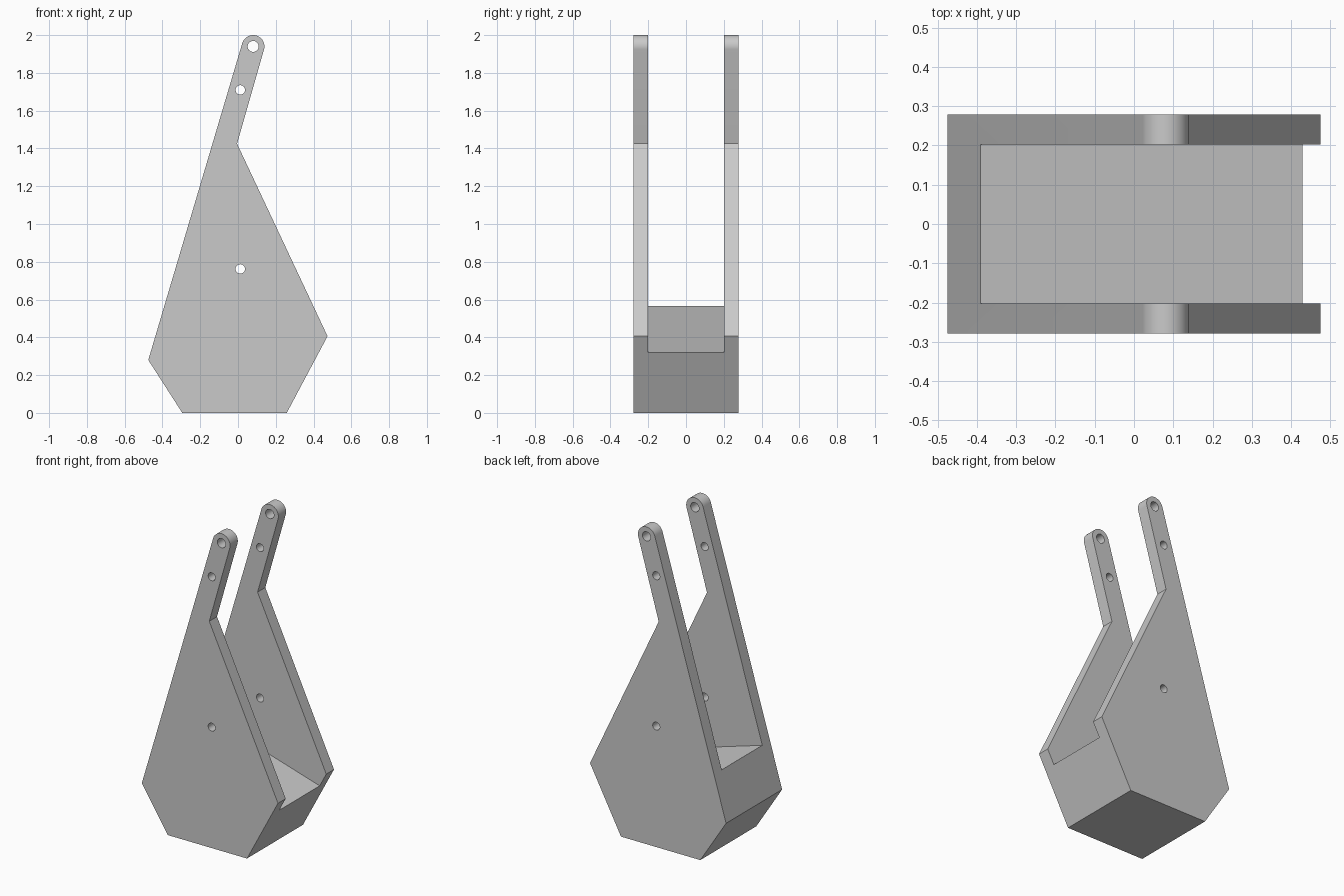
import bpy, bmesh, math
from mathutils import Vector

cube = bpy.data.objects.get("Cube")
if cube:
    bpy.data.objects.remove(cube, do_unlink=True)

grey = bpy.data.materials.new("plain_grey")
grey.use_nodes = True
colour = (0.59, 0.59, 0.59, 1)
grey.diffuse_color = colour
grey.node_tree.nodes["Principled BSDF"].inputs["Base Color"].default_value = colour


def prism(name, outline, half_depth):
    """Extrude an x-z outline symmetrically along y."""
    bm = bmesh.new()
    face = bm.faces.new([bm.verts.new((x, -half_depth, z)) for x, z in outline])
    grown = bmesh.ops.extrude_face_region(bm, geom=[face])["geom"]
    moved = [v for v in grown if isinstance(v, bmesh.types.BMVert)]
    bmesh.ops.translate(bm, verts=moved, vec=(0, 2 * half_depth, 0))
    bmesh.ops.recalc_face_normals(bm, faces=bm.faces)
    mesh = bpy.data.meshes.new(name)
    bm.to_mesh(mesh)
    bm.free()
    mesh.materials.append(grey)
    obj = bpy.data.objects.new(name, mesh)
    bpy.context.collection.objects.link(obj)
    return obj


def arc(centre, radius, start, end, steps):
    angles = [start + (end - start) * i / steps for i in range(steps + 1)]
    return [(centre[0] + radius * math.cos(a), centre[1] + radius * math.sin(a))
            for a in angles]


def cut(target, cutter):
    cutter.hide_render = True
    mod = target.modifiers.new("cut", "BOOLEAN")
    mod.object = cutter
    mod.operation = "DIFFERENCE"
    mod.solver = "EXACT"
    bpy.ops.object.select_all(action="DESELECT")
    bpy.context.view_layer.objects.active = target
    target.select_set(True)
    bpy.ops.object.modifier_apply(modifier=mod.name)
    bpy.data.objects.remove(cutter, do_unlink=True)


# Side outline with a rounded arm tip tangent to the long sloping edge
tip, tip_radius = (0.08, 1.94), 0.06
low_corner = (-0.475, 0.28)
slope = (Vector(tip) - Vector(low_corner)).normalized()
lean = math.atan2(slope.y, slope.x) + math.asin(
    tip_radius / (Vector(tip) - Vector(low_corner)).length)
outline = [low_corner, (-0.295, 0), (0.258, 0), (0.474, 0.406), (-0.005, 1.425)]
outline += arc(tip, tip_radius, lean - math.pi / 2, lean + math.pi / 2, 24)
body = prism("forked_bracket", outline, 0.279)

# Slot between the two arms, with a sloping floor
floor_pitch = (0.32 - 0.565) / (0.428 + 0.39)
slot = [(-1, 0.565 - floor_pitch * 0.61), (1, 0.32 + floor_pitch * 0.572), (1, 3), (-1, 3)]
cut(body, prism("slot_cutter", slot, 0.202))

# Pin holes through both arms
for centre, radius in ((tip, 0.029), ((0.012, 1.71), 0.025), ((0.012, 0.762), 0.025)):
    cut(body, prism("hole_cutter", arc(centre, radius, 0, math.tau, 32)[:-1], 0.5))

bpy.ops.object.shade_smooth_by_angle(angle=math.radians(20))
